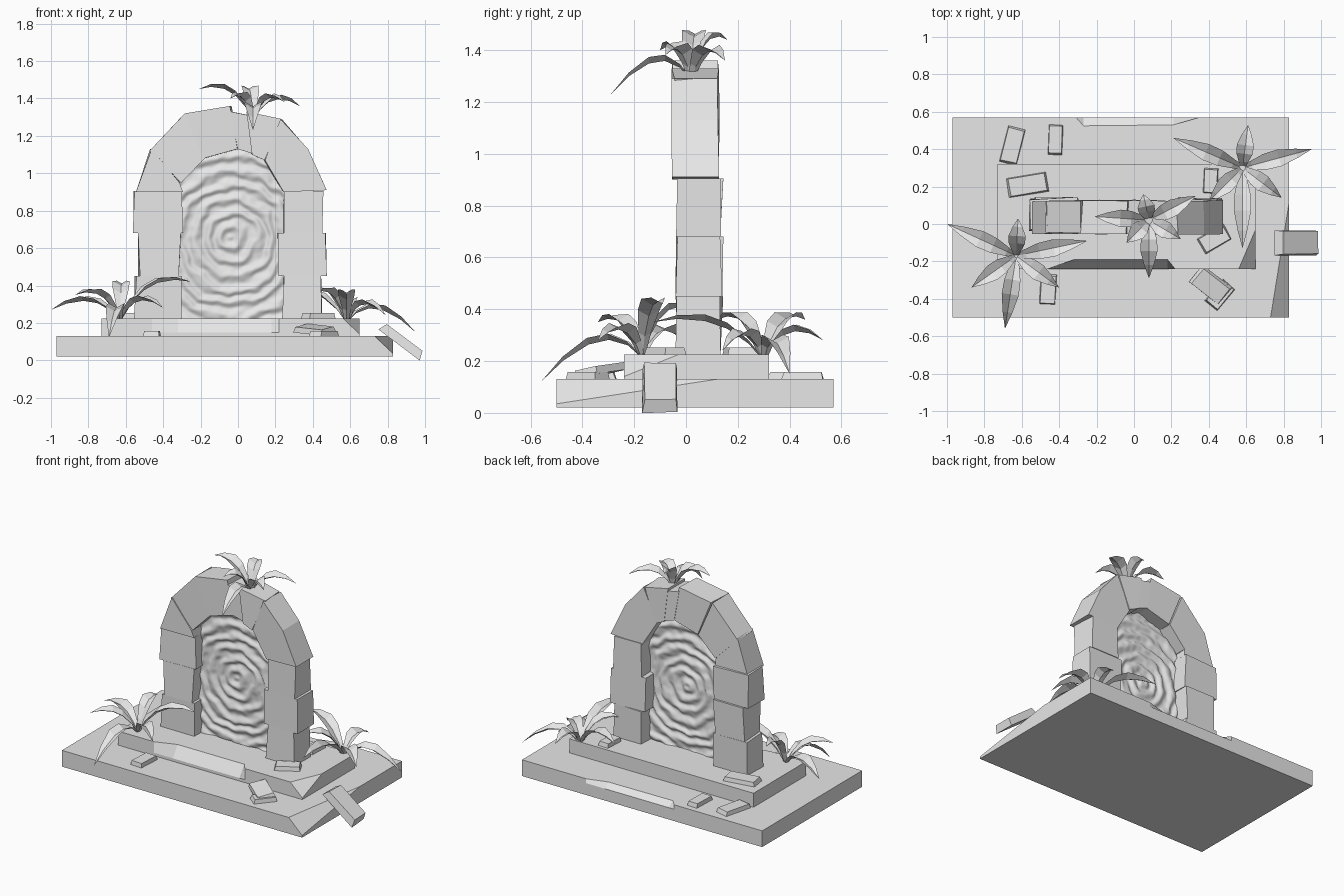
import bpy
import bmesh
import math
import random
from mathutils import Vector, Matrix, noise

random.seed(4)
cube = bpy.data.objects.get("Cube")
if cube:
    bpy.data.objects.remove(cube, do_unlink=True)

stone = bpy.data.materials.new("plain_grey")
stone.use_nodes = True
grey = (0.8, 0.8, 0.8, 1.0)
stone.diffuse_color = grey
stone.node_tree.nodes["Principled BSDF"].inputs["Base Color"].default_value = grey


def finish(bm, name, recalc=True):
    """Turn a bmesh into a named, coloured object."""
    if recalc:
        bmesh.ops.recalc_face_normals(bm, faces=bm.faces)
    mesh = bpy.data.meshes.new(name)
    bm.to_mesh(mesh)
    bm.free()
    mesh.materials.append(stone)
    obj = bpy.data.objects.new(name, mesh)
    bpy.context.collection.objects.link(obj)
    return obj


def loft(rings):
    """Closed solid through rings with equal point counts."""
    bm = bmesh.new()
    loops = [[bm.verts.new(p) for p in ring] for ring in rings]
    count = len(loops[0])
    for low, high in zip(loops, loops[1:]):
        for i in range(count):
            j = (i + 1) % count
            bm.faces.new((low[i], low[j], high[j], high[i]))
    bm.faces.new(loops[0][::-1])
    bm.faces.new(loops[-1])
    return bm


def chip(bm, a, b, c):
    """Slice off the piece outside the plane through three points."""
    a, b, c = Vector(a), Vector(b), Vector(c)
    normal = (b - a).cross(c - a).normalized()
    centre = sum((v.co for v in bm.verts), Vector()) / len(bm.verts)
    if normal.dot(centre - a) > 0:
        normal.negate()
    geom = bm.verts[:] + bm.edges[:] + bm.faces[:]
    bmesh.ops.bisect_plane(bm, geom=geom, plane_co=a, plane_no=normal, clear_outer=True)
    bmesh.ops.holes_fill(bm, edges=[e for e in bm.edges if e.is_boundary])


def slab(outline, worn, bottom, ledge, top):
    """Stone slab whose top edge is worn back where the outlines differ."""
    return loft([[(x, y, bottom) for x, y in outline],
                 [(x, y, ledge) for x, y in outline],
                 [(x, y, top) for x, y in worn]])


# Base slab with a worn back edge and a broken front corner
front = [(-0.97, -0.5), (0.83, -0.5), (0.83, 0.57)]
back = [(-0.97, 0.57)]
base = slab(front + [(0.35, 0.57), (0.21, 0.57), (-0.27, 0.57), (-0.31, 0.57)] + back,
            front + [(0.35, 0.57), (0.21, 0.53), (-0.27, 0.525), (-0.31, 0.57)] + back,
            0.02, 0.1, 0.13)
chip(base, (0.73, -0.5, 0.13), (0.83, -0.5, 0.035), (0.83, 0.12, 0.13))
finish(base, "base_slab")

# Upper step with a worn front edge and a broken corner
sides = [(0.65, -0.24), (0.65, 0.32), (-0.73, 0.32), (-0.73, -0.24)]
step = slab([(-0.46, -0.24), (-0.32, -0.24), (0.18, -0.24), (0.22, -0.24)] + sides,
            [(-0.46, -0.24), (-0.32, -0.19), (0.18, -0.19), (0.22, -0.24)] + sides,
            0.12, 0.15, 0.225)
chip(step, (0.56, -0.24, 0.225), (0.65, -0.24, 0.14), (0.65, -0.03, 0.225))
finish(step, "upper_step")


def block(name, outline, y0, y1, wobble=0.008):
    """Rough stone block from a front outline."""
    bm = loft([[(x, y, z) for x, z in outline] for y in (y0, y1)])
    for v in bm.verts:
        v.co.x += random.uniform(-wobble, wobble)
        v.co.y += random.uniform(-wobble, wobble)
    return finish(bm, name)


# Pillars: inner and outer x for each course, bottom to top
courses = [0.22, 0.45, 0.68, 0.905]
pillars = {"left_pillar": [(0.24, 0.45), (0.21, 0.47), (0.24, 0.45)],
           "right_pillar": [(-0.55, -0.3), (-0.53, -0.31), (-0.555, -0.3)]}
for name, widths in pillars.items():
    for i, (x0, x1) in enumerate(widths):
        z0, z1 = courses[i], courses[i + 1]
        block(name + "_block", [(x0, z0), (x1, z0), (x1, z1), (x0, z1)],
              -0.035, 0.137)

# Arch stones
arch = [
    [(-0.54, 0.9), (-0.465, 1.13), (-0.31, 0.95), (-0.3, 0.9)],
    [(-0.47, 1.12), (-0.28, 1.32), (-0.18, 1.08), (-0.31, 0.95)],
    [(-0.28, 1.32), (-0.04, 1.36), (0.0, 1.13), (-0.18, 1.08)],
    [(-0.04, 1.33), (0.06, 1.31), (0.09, 1.1), (0.0, 1.13)],
    [(0.04, 1.33), (0.23, 1.29), (0.14, 1.07), (0.07, 1.1)],
    [(0.23, 1.29), (0.37, 1.13), (0.47, 0.91), (0.24, 0.9), (0.14, 1.07)],
]
for outline in arch:
    block("arch_stone", outline, -0.05, 0.125, 0.006)

# Rippling portal sheet filling the opening
bm = bmesh.new()
cols, rows = 64, 104
grid = []
for r in range(rows + 1):
    line = []
    for c in range(cols + 1):
        u = 2 * c / cols - 1
        x = -0.035 + 0.3 * u
        crown = 0.93 + 0.22 * math.sqrt(max(0, 1 - u * u))
        z = 0.22 + (crown - 0.22) * r / rows
        p = Vector((x + 0.03, 0, z - 0.66))
        radius = p.length + 0.03 * noise.noise(p * 9) + 0.012 * noise.noise(p * 22)
        y = 0.04 + 0.008 * math.sin(math.tau * radius / 0.075)
        line.append(bm.verts.new((x, y, z)))
    grid.append(line)
for low, high in zip(grid, grid[1:]):
    for c in range(cols):
        f = bm.faces.new((low[c], low[c + 1], high[c + 1], high[c]))
        f.smooth = True
finish(bm, "portal_sheet", recalc=False)


def brick(name, place, size, turn=0, tilt=0, roll=0):
    """Loose stone, slightly tapered and uneven."""
    bm = bmesh.new()
    bmesh.ops.create_cube(bm, size=1)
    for v in bm.verts:
        shrink = 0.88 if v.co.z > 0 else 1
        v.co.x *= size[0] * shrink * random.uniform(0.93, 1)
        v.co.y *= size[1] * shrink * random.uniform(0.93, 1)
        v.co.z *= size[2]
    spin = [Matrix.Rotation(math.radians(a), 4, axis)
            for a, axis in ((turn, 'Z'), (tilt, 'Y'), (roll, 'X'))]
    bm.transform(Matrix.Translation(place) @ spin[0] @ spin[1] @ spin[2])
    return finish(bm, name)


# Loose stones on the base and on the step
flat = 0.035
brick("loose_stone", (-0.65, 0.42, 0.14), (0.1, 0.21, flat), -14)
brick("loose_stone", (-0.42, 0.45, 0.14), (0.08, 0.17, flat), -2)
brick("loose_stone", (-0.57, 0.21, 0.235), (0.23, 0.11, flat), 9)
brick("loose_stone", (0.41, 0.23, 0.235), (0.08, 0.14, flat), -3)
brick("loose_stone", (0.43, -0.08, 0.235), (0.17, 0.1, flat), 30)
brick("loose_stone", (-0.46, -0.35, 0.14), (0.09, 0.17, flat), -3)
brick("loose_stone", (0.41, -0.33, 0.165), (0.21, 0.12, 0.03), -38, 5, 10)
brick("loose_stone", (0.46, -0.38, 0.14), (0.09, 0.16, flat), -40)
brick("leaning_stone", (0.875, -0.1, 0.103), (0.28, 0.14, 0.05), 0, 37)


def plant(name, root, tips):
    """Rosette of folded leaves arching from a root to each tip."""
    bm = bmesh.new()
    root = Vector(root)
    shape = [(0, 0.012), (0.18, 0.025), (0.4, 0.043), (0.6, 0.046), (0.82, 0.026), (1, 0)]
    for tip in map(Vector, tips):
        bend = root.lerp(tip, 0.35)
        bend.z = max(tip.z, root.z + 0.12) + 0.06
        side = Vector((root.y - tip.y, tip.x - root.x, 0)).normalized()
        previous = None
        for t, width in shape:
            mid = root.lerp(bend, t).lerp(bend.lerp(tip, t), t)
            lift = Vector((0, 0, width * 0.55))
            points = [mid + side * width + lift, mid, mid - side * width + lift]
            current = [bm.verts.new(p) for p in points]
            if previous:
                for i in (0, 1):
                    bm.faces.new((previous[i], previous[i + 1],
                                  current[i + 1], current[i]))
            previous = current
    bmesh.ops.remove_doubles(bm, verts=bm.verts, dist=0.0005)
    return finish(bm, name, recalc=False)


# Plants on the step and on the arch
plant("front_plant", (-0.63, -0.17, 0.21),
      [(-1.0, 0.0, 0.27), (-0.25, -0.09, 0.42), (-0.62, 0.03, 0.4),
       (-0.87, -0.34, 0.35), (-0.69, -0.56, 0.12), (-0.4, -0.34, 0.28)])
plant("back_plant", (0.58, 0.3, 0.2),
      [(0.95, 0.4, 0.15), (0.21, 0.46, 0.36), (0.61, 0.53, 0.28),
       (0.79, 0.14, 0.24), (0.58, -0.13, 0.35), (0.4, 0.12, 0.36)])
plant("top_plant", (0.08, 0.02, 1.28),
      [(-0.21, 0.04, 1.45), (0.33, 0.15, 1.36), (0.05, 0.16, 1.44),
       (0.25, -0.08, 1.38), (0.08, -0.29, 1.23), (-0.04, -0.1, 1.4)])
